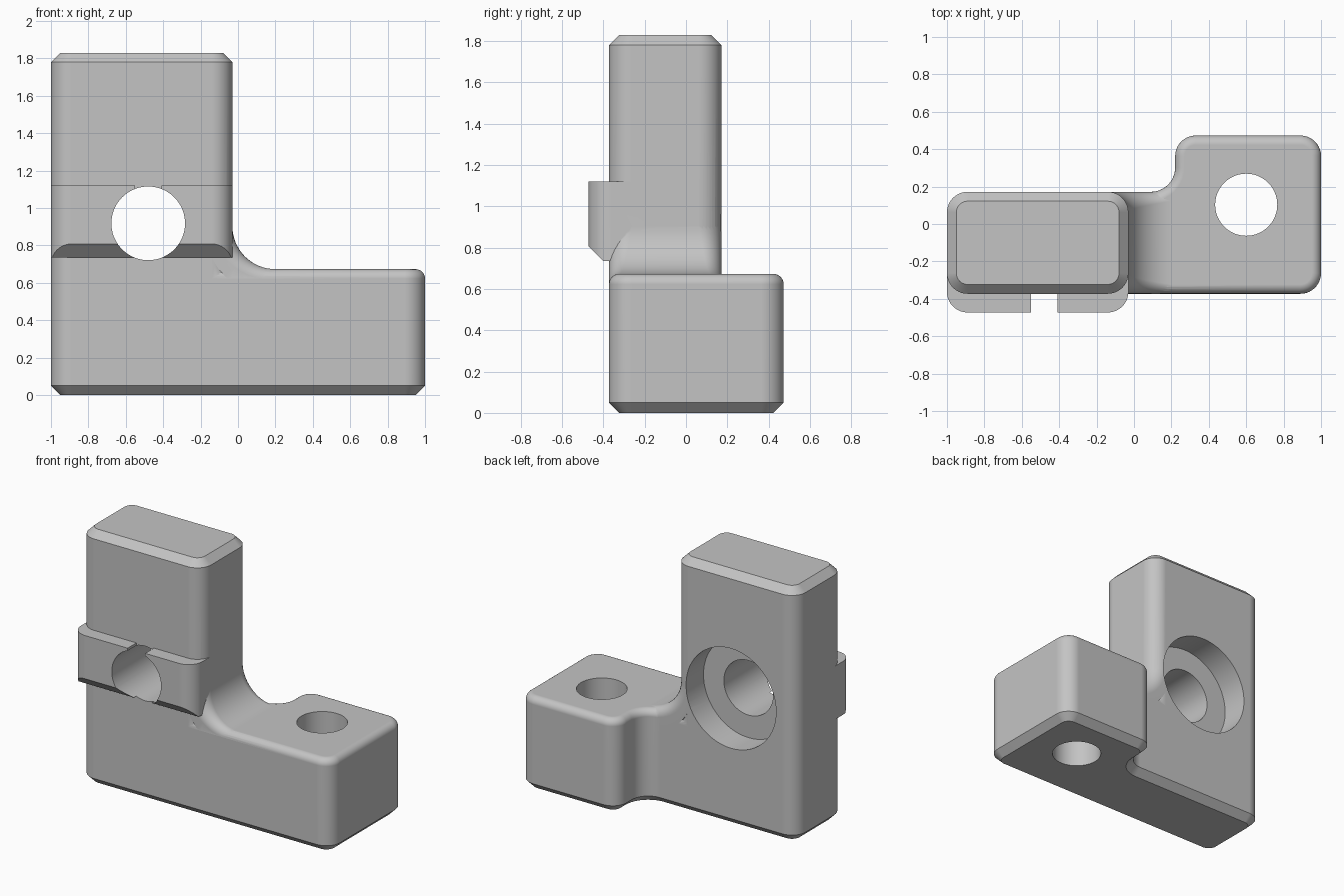
import bpy, bmesh
from math import sin, cos, pi, radians
from mathutils import Vector

cube = bpy.data.objects.get("Cube")
if cube:
    bpy.data.objects.remove(cube, do_unlink=True)

FRONT, BACK, STEP = -0.373, 0.172, 0.673     # wall planes and foot height
WALL_X, FILLET, ROUND, EDGE = -0.03, 0.23, 0.11, 0.05
HOLE = Vector((-0.48, 0, 0.918))

grey = bpy.data.materials.new("plain grey")
grey.use_nodes = True
grey.diffuse_color = (0.55, 0.55, 0.55, 1)
grey.node_tree.nodes["Principled BSDF"].inputs["Base Color"].default_value = grey.diffuse_color


def make_object(name, bm):
    bmesh.ops.recalc_face_normals(bm, faces=bm.faces)
    mesh = bpy.data.meshes.new(name)
    bm.to_mesh(mesh)
    bm.free()
    mesh.materials.append(grey)
    obj = bpy.data.objects.new(name, mesh)
    bpy.context.collection.objects.link(obj)
    return obj


def skin(rings):
    """Closed solid through a list of equal point rings."""
    bm = bmesh.new()
    loops = [[bm.verts.new(p) for p in ring] for ring in rings]
    n = len(loops[0])
    for a, b in zip(loops, loops[1:]):
        for i in range(n):
            j = (i + 1) % n
            bm.faces.new((a[i], a[j], b[j], b[i]))
    bm.faces.new(loops[0][::-1])
    bm.faces.new(loops[-1])
    return bm


def outline(corners, inset, z, steps=10):
    """Square-cornered plan with rounded corners, shrunk by inset."""
    pts = []
    for i, (x, y, r) in enumerate(corners):
        p = Vector((x, y))
        prev = Vector(corners[i - 1][:2])
        nxt = Vector(corners[(i + 1) % len(corners)][:2])
        d_in, d_out = (p - prev).normalized(), (nxt - p).normalized()
        n_in, n_out = Vector((-d_in.y, d_in.x)), Vector((-d_out.y, d_out.x))
        side = 1 if d_in.cross(d_out) > 0 else -1
        centre = p + side * r * (n_in + n_out)
        for k in range(steps + 1):
            t = k / steps * pi / 2
            q = centre - side * (r - side * inset) * (n_in * cos(t) + n_out * sin(t))
            pts.append((q.x, q.y, z))
    return pts


def prism(corners, levels):
    return skin([outline(corners, d, z) for d, z in levels])


def cylinder(radius, centre, direction, length):
    bm = bmesh.new()
    bmesh.ops.create_cone(bm, cap_ends=True, segments=72, radius1=radius,
                          radius2=radius, depth=length)
    turn = Vector((0, 0, 1)).rotation_difference(Vector(direction)).to_matrix()
    bmesh.ops.rotate(bm, verts=bm.verts, matrix=turn)
    bmesh.ops.translate(bm, verts=bm.verts, vec=centre)
    return bm


def combine(target, bm, operation):
    tool = make_object("helper", bm)
    tool.hide_render = True
    mod = target.modifiers.new("join", 'BOOLEAN')
    mod.operation, mod.solver, mod.object = operation, 'EXACT', tool
    bpy.context.view_layer.objects.active = target
    bpy.ops.object.modifier_apply(modifier=mod.name)
    bpy.data.objects.remove(tool, do_unlink=True)


# Foot: chamfered underneath, rounded along the top
foot_plan = [(-1, FRONT, ROUND), (1, FRONT, ROUND), (1, 0.473, ROUND),
             (0.22, 0.473, ROUND), (0.22, BACK, 0.13), (-1, BACK, ROUND)]
levels = [(EDGE, 0), (0, EDGE)]
for k in range(7):
    t = k / 6 * pi / 2
    levels.append((EDGE * (1 - cos(t)), STEP - EDGE * (1 - sin(t))))
bracket = make_object("angle_bracket", prism(foot_plan, levels))

# Upright with chamfered top
upright_plan = [(-1, FRONT, ROUND), (WALL_X, FRONT, ROUND),
                (WALL_X, BACK, ROUND), (-1, BACK, ROUND)]
combine(bracket, prism(upright_plan, [(0, 0.3), (0, 1.78), (EDGE, 1.83)]), 'UNION')

# Curved web from upright to foot, its edge rounding tapering on the way
rings = []
for s in range(17):
    f = s / 16
    t, r, deep = f * pi / 2, ROUND + (EDGE - ROUND) * f, 0.15
    section = [(FRONT, deep)]
    arc = [k / 8 * pi / 2 for k in range(9)]
    section += [(FRONT + r * (1 - cos(a)), r * (1 - sin(a))) for a in arc]
    section += [(BACK - r * (1 - cos(a)), r * (1 - sin(a))) for a in reversed(arc)]
    section.append((BACK, deep))
    rings.append([(WALL_X + FILLET - (FILLET + k) * cos(t), y,
                   STEP + FILLET - (FILLET + k) * sin(t)) for y, k in section])
combine(bracket, skin(rings), 'UNION')

# Raised band across the front, lower front edge cut at 45 degrees
band_plan = [(-1, -0.473, ROUND), (WALL_X, -0.473, ROUND),
             (WALL_X, -0.15, EDGE), (-1, -0.15, EDGE)]
band = prism(band_plan, [(0, 0.735), (0, 1.12)])
cut = bmesh.ops.bisect_plane(band, geom=band.verts[:] + band.edges[:] + band.faces[:],
                             plane_co=(0, -0.473, 0.808), plane_no=(0, -1, -1),
                             clear_outer=True)
rim = [e for e in cut["geom_cut"] if isinstance(e, bmesh.types.BMEdge)]
bmesh.ops.holes_fill(band, edges=rim, sides=0)
combine(bracket, band, 'UNION')

# Cross hole, rear counterbore and vertical hole
combine(bracket, cylinder(0.197, HOLE, (0, 1, 0), 2), 'DIFFERENCE')
combine(bracket, cylinder(0.36, HOLE + Vector((0, BACK + 0.3, 0)), (0, 1, 0), 1), 'DIFFERENCE')
combine(bracket, cylinder(0.166, (0.6, 0.103, 0.5), (0, 0, 1), 2), 'DIFFERENCE')

# Narrow slot through the top of the band
slot = bmesh.new()
bmesh.ops.create_cube(slot, size=1)
bmesh.ops.scale(slot, verts=slot.verts, vec=(0.14, 0.3, 0.2))
bmesh.ops.translate(slot, verts=slot.verts, vec=(HOLE.x, FRONT - 0.15, 1.1))
combine(bracket, slot, 'DIFFERENCE')

# Smooth rounded parts, keep hard edges
bpy.ops.object.select_all(action='DESELECT')
bracket.select_set(True)
bpy.context.view_layer.objects.active = bracket
bpy.ops.object.shade_smooth_by_angle(angle=radians(32))
weighted = bracket.modifiers.new("even shading", 'WEIGHTED_NORMAL')
weighted.keep_sharp = True
